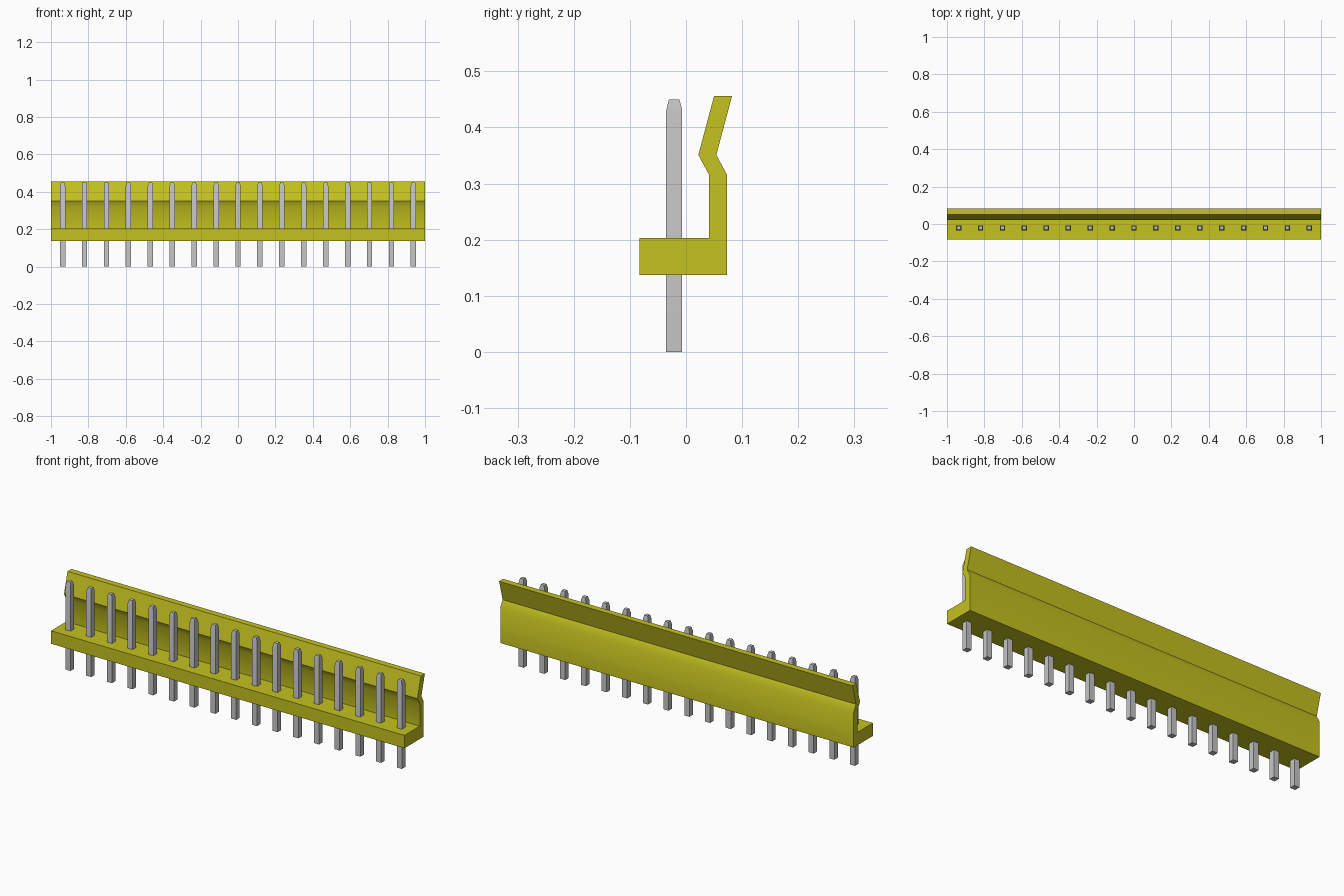
import bpy
import bmesh
import math

cube = bpy.data.objects.get("Cube")
if cube:
    bpy.data.objects.remove(cube, do_unlink=True)


def make_material(name, color, metallic=0.0):
    mat = bpy.data.materials.new(name)
    mat.use_nodes = True
    mat.diffuse_color = color
    bsdf = mat.node_tree.nodes["Principled BSDF"]
    bsdf.inputs["Base Color"].default_value = color
    return mat


def add_object(name, bm, mat):
    bmesh.ops.recalc_face_normals(bm, faces=bm.faces)
    mesh = bpy.data.meshes.new(name)
    bm.to_mesh(mesh)
    bm.free()
    mesh.materials.append(mat)
    obj = bpy.data.objects.new(name, mesh)
    bpy.context.collection.objects.link(obj)
    bpy.ops.object.select_all(action="DESELECT")
    obj.select_set(True)
    bpy.context.view_layer.objects.active = obj
    bpy.ops.object.shade_smooth_by_angle(angle=math.radians(35))
    return obj


yellow = make_material("yellow plastic", (0.56, 0.54, 0.014, 1))
grey = make_material("grey metal", (0.56, 0.56, 0.56, 1))

# Housing: base and kinked latch wall as one extruded side profile (y, z)
profile = [(-0.083, 0.137), (0.073, 0.137), (0.073, 0.316), (0.054, 0.351),
           (0.082, 0.456), (0.050, 0.456), (0.022, 0.351), (0.041, 0.316),
           (0.041, 0.203), (-0.083, 0.203)]
bm = bmesh.new()
section = bm.faces.new([bm.verts.new((-1, y, z)) for y, z in profile])
extruded = bmesh.ops.extrude_face_region(bm, geom=[section])["geom"]
end_verts = [v for v in extruded if isinstance(v, bmesh.types.BMVert)]
bmesh.ops.translate(bm, verts=end_verts, vec=(2, 0, 0))
add_object("housing", bm, yellow)

# Pins: square posts with tapered tips, running through the base
PIN_COUNT = 17
PITCH = 0.1172
PIN_Y = -0.021
rings = [(0.0, 0.0143), (0.43, 0.0143), (0.45, 0.0095)]  # height, half width
corners = [(-1, -1), (1, -1), (1, 1), (-1, 1)]
for i in range(PIN_COUNT):
    x = (i - (PIN_COUNT - 1) / 2) * PITCH
    bm = bmesh.new()
    loops = [[bm.verts.new((x + cx * h, PIN_Y + cy * h, z)) for cx, cy in corners]
             for z, h in rings]
    for low, high in zip(loops, loops[1:]):
        for k in range(4):
            n = (k + 1) % 4
            bm.faces.new((low[k], low[n], high[n], high[k]))
    bm.faces.new(loops[0][::-1])
    bm.faces.new(loops[-1])
    add_object(f"pin_{i + 1}", bm, grey)
